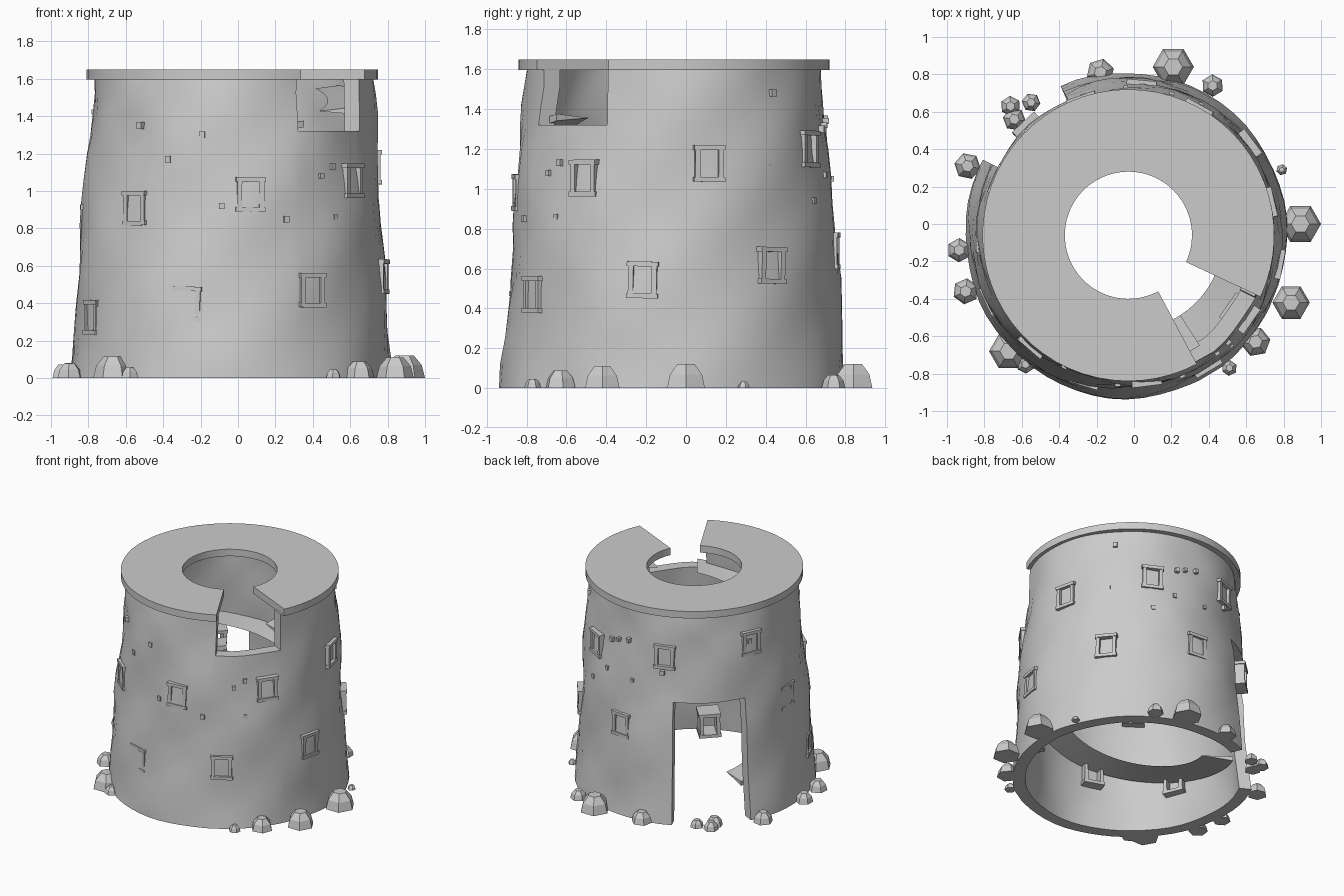
import bpy, bmesh, math, random
from mathutils import Matrix, Vector

if "Cube" in bpy.data.objects:
    bpy.data.objects.remove(bpy.data.objects["Cube"])

random.seed(4)
CX, CY = -0.03, -0.06
PROFILE = [(0, .86), (.25, .838), (.6, .818), (1.0, .792), (1.3, .768), (1.6, .745)]


def radius(z):
    for (z0, r0), (z1, r1) in zip(PROFILE, PROFILE[1:]):
        if z <= z1:
            return r0 + (r1 - r0) * (z - z0) / (z1 - z0)
    return PROFILE[-1][1]


def polar(deg, r, z):
    a = math.radians(deg)
    return Vector((CX + r * math.cos(a), CY + r * math.sin(a), z))


def finish(name, bm, smooth=True):
    bmesh.ops.recalc_face_normals(bm, faces=bm.faces)
    me = bpy.data.meshes.new(name)
    bm.to_mesh(me)
    bm.free()
    ob = bpy.data.objects.new(name, me)
    bpy.context.collection.objects.link(ob)
    if smooth:
        bpy.ops.object.select_all(action='DESELECT')
        ob.select_set(True)
        bpy.context.view_layer.objects.active = ob
        bpy.ops.object.shade_smooth_by_angle(angle=math.radians(35))
    return ob


def sweep(name, sections, smooth=True):
    """Join closed cross-sections into a capped solid."""
    bm = bmesh.new()
    rings = [[bm.verts.new(p) for p in s] for s in sections]
    n = len(rings[0])
    for a, b in zip(rings, rings[1:]):
        for i in range(n):
            j = (i + 1) % n
            bm.faces.new((a[i], a[j], b[j], b[i]))
    bm.faces.new(rings[0])
    bm.faces.new(rings[-1])
    return finish(name, bm, smooth)


def add_box(bm, deg, r, z, size, offset=(0, 0), tilt=0):
    """Box on the wall: size = radial, sideways, up; offset = sideways, up."""
    m = (Matrix.Translation(polar(deg, r, z)) @ Matrix.Rotation(math.radians(deg), 4, 'Z')
         @ Matrix.Rotation(tilt, 4, 'X')
         @ Matrix.Translation((0, offset[0], offset[1])) @ Matrix.Diagonal((*size, 1)))
    bmesh.ops.create_cube(bm, size=1, matrix=m)


# uneven tapered wall, with doorway at back left and a broken notch at front right
SEG, THICK = 60, .09
ZS = [0, .12, .25, .4, .55, .7, .82, .93, 1.06, 1.2, 1.32, 1.42, 1.52, 1.6]
ANGLES = [i * 6 for i in range(SEG)]
ANGLES[25], ANGLES[50], ANGLES[56] = 152.5, 297, 333.5   # exact opening edges


def wall_grid(bm, inset):
    grid = []
    for z in ZS:
        row = []
        for deg in ANGLES:
            a = math.radians(deg)
            fade = 0.4 if z in (0, 1.6) else 1
            wob = fade * (.008 * math.sin(3 * a + 5 * z) + .007 * math.sin(7 * a - 9 * z + 1)
                          + .004 * math.sin(11 * a + 14 * z))
            p = polar(deg, radius(z) + wob - inset, z)
            row.append(bm.verts.new(p + Vector((-.012, .012 * math.sin(a), 0)) * (1 - z)))
        grid.append(row)
    return grid


bm = bmesh.new()
outer, inner = wall_grid(bm, 0), wall_grid(bm, THICK)
twin = {o: n for ro, rn in zip(outer, inner) for o, n in zip(ro, rn)}
for k in range(len(ZS) - 1):
    for i in range(SEG):
        door = 19 <= i < 25 and ZS[k + 1] <= .93
        notch = 50 <= i < 56 and ZS[k] >= 1.32
        if door or notch:
            continue
        j = (i + 1) % SEG
        quad = (outer[k][i], outer[k][j], outer[k + 1][j], outer[k + 1][i])
        bm.faces.new(quad)
        bm.faces.new([twin[v] for v in reversed(quad)])
for e in [e for e in bm.edges if e.is_boundary and e.verts[0] in twin]:
    a, b = e.verts
    bm.faces.new((a, b, twin[b], twin[a]))
bmesh.ops.delete(bm, geom=[v for v in bm.verts if not v.link_faces], context='VERTS')
finish("tower_wall", bm)

# flat roof ring, open above the notch
sweep("roof_ring", [[polar(-25 + 323 * t / 56, r, z) for r, z in
                     ((.34, 1.595), (.78, 1.595), (.78, 1.65), (.34, 1.65))]
                    for t in range(57)])


# spiral ramp inside, interrupted by the notch
def ramp(name, start, end):
    n = max(2, round((end - start) / 6))
    secs = []
    for t in range(n + 1):
        d = start + (end - start) * t / n
        z = .24 + .0022 * (d - 151)
        ro = min(.74, radius(z) - .06)
        secs.append([polar(d, .51, z - .01), polar(d, ro, z - .025), polar(d, ro, z + .01)])
    sweep(name, secs)


ramp("ramp_lower", 152, 663)
ramp("ramp_upper", 695, 750)

# window frames climbing in a spiral; one is left hanging in the doorway
for k in range(-2, 13):
    deg, z = -59 + 48 * k, .47 + .073 * k
    r = radius(z) - .06
    if k in (-2, -1, 5, 6):      # these sit deeper in the wall
        r -= .008
    depth = .15
    if k > 10:                   # the top ones do not reach the inside
        r, depth = radius(z) - .025, .08
    bm = bmesh.new()
    tilt = random.uniform(-.03, .03)
    for s in (-1, 1):
        add_box(bm, deg, r, z, (depth, .026, .17), (s * .06, 0), tilt)
        add_box(bm, deg, r, z, (depth + .01, .16, .024), (0, s * .08), tilt)
    finish("window_frame", bm, False)

# small stones sticking out of the wall: angle, height
STONES = [(-130, 1.35), (-102, 1.3), (-116, 1.17), (-69, .85), (-47, .86), (-53, 1.08),
          (-47, 1.13), (-94, .92), (-150, .4), (41, 1.48), (38, 1.11), (61, .94),
          (75, 1.3), (87, 1.34), (80, 1.32), (73, 1.07), (91, 1.05), (108, 1.15), (156, 1.36)]
bm = bmesh.new()
for deg, z in STONES:
    s = random.uniform(.022, .032)
    add_box(bm, deg, radius(z) - .006, z, (.04, s, s * 1.15))
finish("wall_stones", bm, False)

# faceted rocks around the base: x, y, radius
ROCKS = [(.21, .84, .11), (.42, .74, .06), (-.18, .81, .075), (-.55, .65, .05),
         (-.66, .63, .055), (-.64, .56, .062), (-.89, .31, .072), (-.935, -.14, .065),
         (-.9, -.36, .07), (-.67, -.68, .105), (-.58, -.75, .05), (.51, -.77, .042),
         (.65, -.63, .08), (.84, -.42, .1), (.89, 0, .11), (.79, .29, .03)]
for x, y, r in ROCKS:
    turn = 0 if r >= .1 else random.uniform(0, 1)
    secs = []
    for f, h in ((1, 0), (.84, .6), (.45, 1.05)):
        secs.append([Vector((x + f * r * math.cos(turn + i * math.pi / 3),
                             y + f * r * math.sin(turn + i * math.pi / 3), h * r * 1.05))
                     for i in range(6)])
    sweep("base_rock", secs, False)
